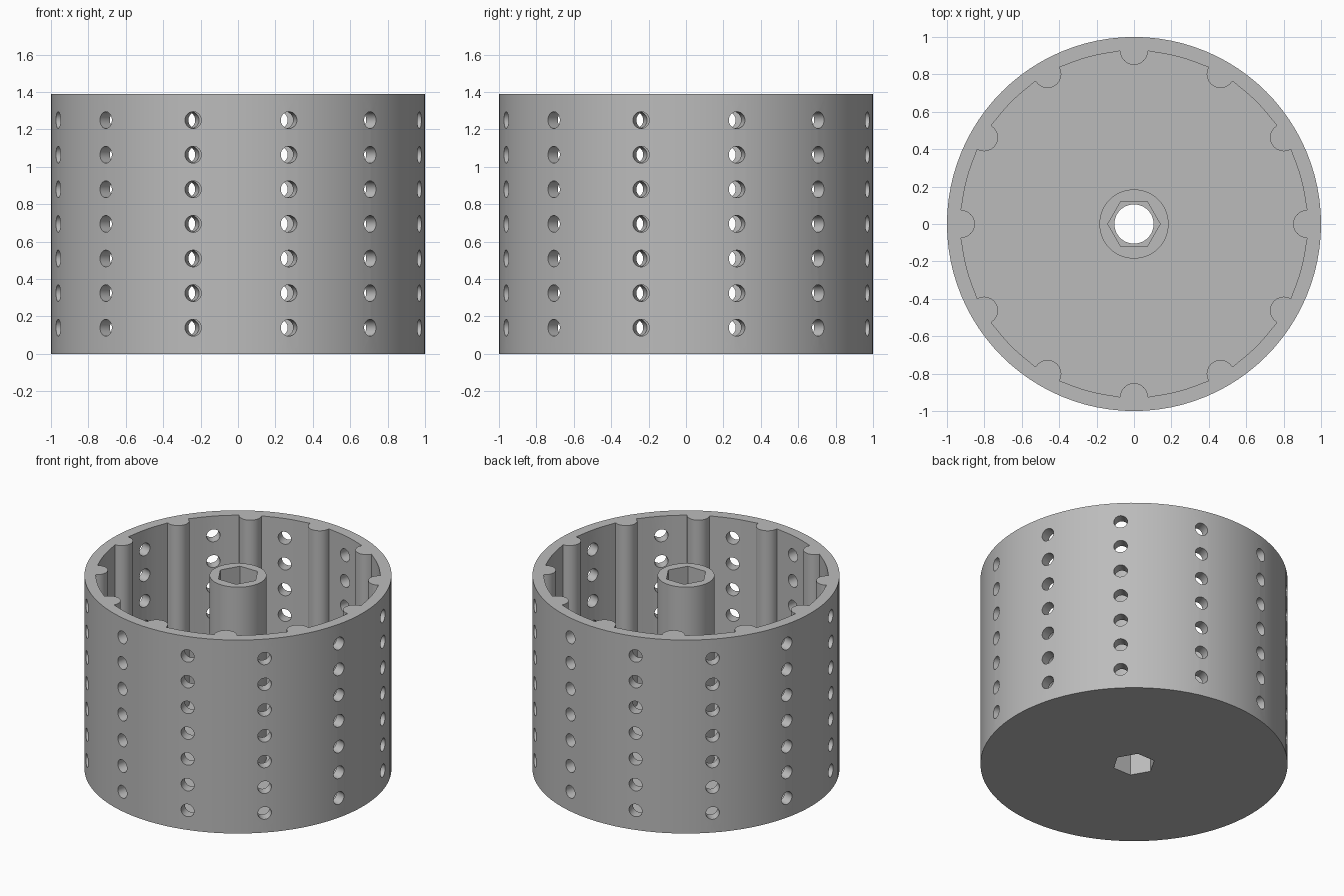
import bpy, bmesh, math
from mathutils import Matrix, Vector

if "Cube" in bpy.data.objects:
    bpy.data.objects.remove(bpy.data.objects["Cube"], do_unlink=True)

HEIGHT, FLOOR = 1.39, 0.075
WALL_R, RIB_R, HOLE_R = 0.925, 0.074, 0.045
HUB_R, HEX_R, BORE_R, SOCKET = 0.185, 0.14, 0.105, 0.35

grey = bpy.data.materials.new("plain grey")
grey.use_nodes = True
colour = (0.5, 0.5, 0.5, 1)
grey.diffuse_color = colour
grey.node_tree.nodes["Principled BSDF"].inputs["Base Color"].default_value = colour


def make_object(name, bm):
    bmesh.ops.recalc_face_normals(bm, faces=bm.faces)
    mesh = bpy.data.meshes.new(name)
    bm.to_mesh(mesh)
    bm.free()
    mesh.materials.append(grey)
    obj = bpy.data.objects.new(name, mesh)
    bpy.context.collection.objects.link(obj)
    return obj


def add_prism(bm, outline, z0, z1):
    face = bm.faces.new([bm.verts.new((x, y, z0)) for x, y in outline])
    top = bmesh.ops.extrude_face_region(bm, geom=[face], use_keep_orig=True)
    verts = [v for v in top["geom"] if isinstance(v, bmesh.types.BMVert)]
    bmesh.ops.translate(bm, verts=verts, vec=(0, 0, z1 - z0))


def circle(radius, sides):
    return [(radius * math.cos(2 * math.pi * i / sides),
             radius * math.sin(2 * math.pi * i / sides)) for i in range(sides)]


def prism(name, outline, z0, z1):
    bm = bmesh.new()
    add_prism(bm, outline, z0, z1)
    return make_object(name, bm)


def cut(target, cutter):
    mod = target.modifiers.new("cut", 'BOOLEAN')
    mod.operation, mod.solver, mod.object = 'DIFFERENCE', 'EXACT', cutter
    bpy.context.view_layer.objects.active = target
    bpy.ops.object.modifier_apply(modifier=mod.name)


# Cavity outline: wall arcs broken by twelve half-round ribs
cavity_outline = []
for rib in range(12):
    turn = Matrix.Rotation(math.radians(30 * rib), 2)
    for i in range(13):
        a = math.radians(270 - 15 * i)
        p = turn @ Vector((WALL_R + RIB_R * math.cos(a), RIB_R * math.sin(a)))
        cavity_outline.append(tuple(p))
    for i in range(1, 8):
        a = math.radians(30 * rib + 4.6 + 20.8 * i / 8)
        cavity_outline.append((WALL_R * math.cos(a), WALL_R * math.sin(a)))

# Radial holes: twelve columns of seven
bm = bmesh.new()
for quarter in range(4):
    for column in (-45, -13.9, 15.8):
        angle = math.radians(column + 90 * quarter - 90)
        for row in range(7):
            z = HEIGHT / 2 + (row - 3) * 0.185
            place = (Matrix.Rotation(angle, 4, 'Z') @ Matrix.Translation((0.95, 0, z))
                     @ Matrix.Rotation(math.pi / 2, 4, 'Y'))
            bmesh.ops.create_cone(bm, cap_ends=True, segments=24, radius1=HOLE_R,
                                  radius2=HOLE_R, depth=0.2, matrix=place)
hole_cutter = make_object("hole_cutter", bm)

cavity_cutter = prism("cavity_cutter", cavity_outline, FLOOR, HEIGHT + 0.1)
bore_cutter = prism("bore_cutter", circle(BORE_R, 48), -0.1, HEIGHT + 0.1)
low_hex = prism("low_hex_cutter", circle(HEX_R, 6), -0.1, SOCKET)
high_hex = prism("high_hex_cutter", circle(HEX_R, 6), HEIGHT - SOCKET, HEIGHT + 0.1)
cutters = [hole_cutter, cavity_cutter, bore_cutter, low_hex, high_hex]

# Drum with floor, ribs and perforated wall
drum = prism("drum", circle(1, 96), 0, HEIGHT)
for cutter in (cavity_cutter, low_hex, hole_cutter):
    cut(drum, cutter)

# Hub with a round bore and a hex socket at each end
hub = prism("hub", circle(HUB_R, 64), FLOOR, HEIGHT)
for cutter in (bore_cutter, low_hex, high_hex):
    cut(hub, cutter)

for cutter in cutters:
    bpy.data.objects.remove(cutter, do_unlink=True)

# Smooth curved walls, sharp rims
for obj in (drum, hub):
    bpy.ops.object.select_all(action='DESELECT')
    obj.select_set(True)
    bpy.context.view_layer.objects.active = obj
    bpy.ops.object.shade_smooth_by_angle(angle=math.radians(30))
